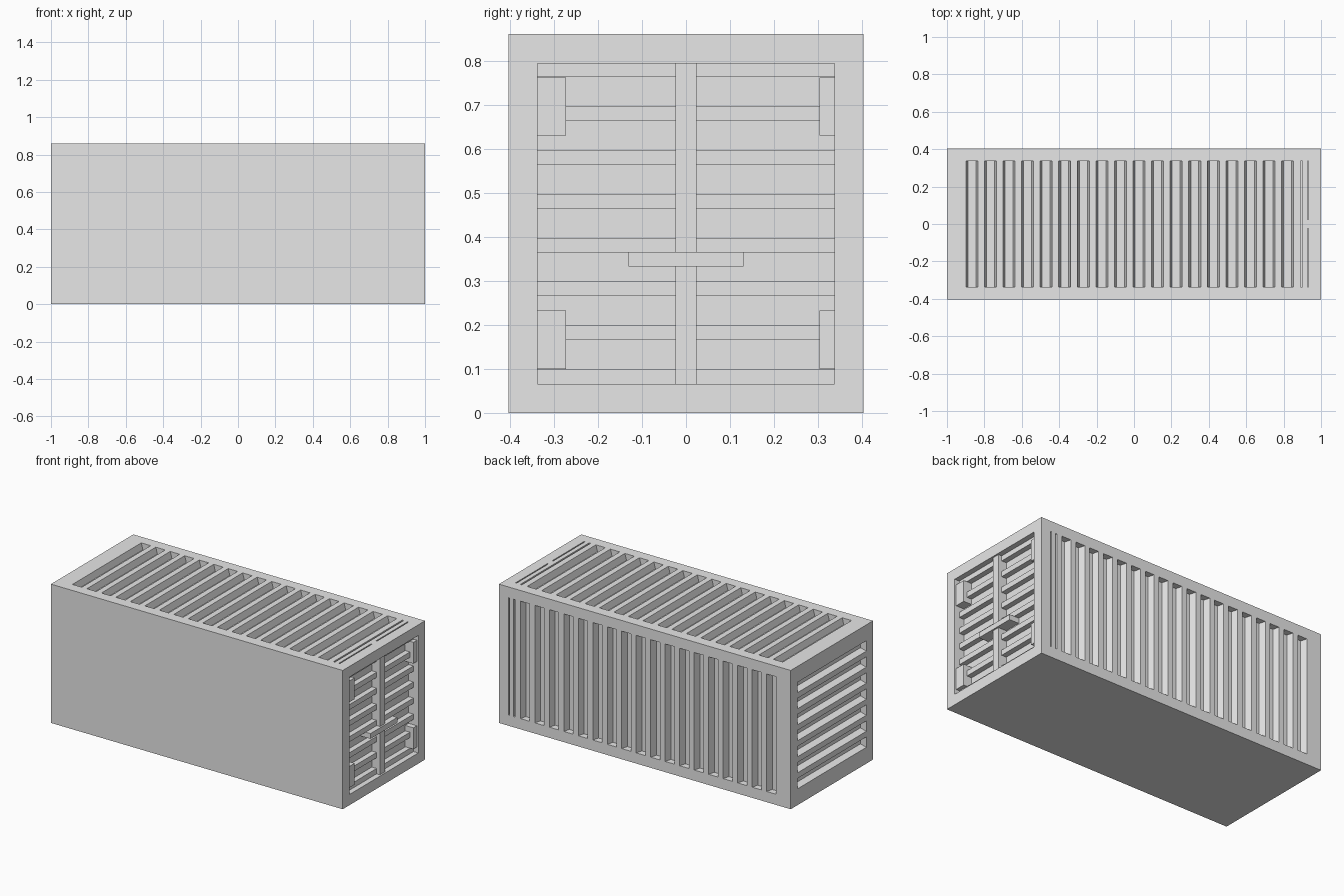
import bpy, bmesh
from mathutils import Vector

if "Cube" in bpy.data.objects:
    bpy.data.objects.remove(bpy.data.objects["Cube"])

X, Y, H = 1.0, 0.403, 0.86      # half length, half width, height
RIM = 0.066                     # width of the outer frame
PITCH, RIDGE = 0.0993, 0.035    # corrugation spacing and ridge width
DEPTH, SLOPE = 0.04, 0.011      # groove depth and wall slant
POST = 0.024                    # half width of the door post

grey = bpy.data.materials.new("light_grey")
grey.use_nodes = True
grey.diffuse_color = (0.8, 0.8, 0.8, 1)
grey.node_tree.nodes["Principled BSDF"].inputs["Base Color"].default_value = grey.diffuse_color


def finish(name, bm):
    bmesh.ops.recalc_face_normals(bm, faces=bm.faces)
    mesh = bpy.data.meshes.new(name)
    bm.to_mesh(mesh)
    bm.free()
    mesh.materials.append(grey)
    obj = bpy.data.objects.new(name, mesh)
    bpy.context.collection.objects.link(obj)
    return obj


def add_box(bm, low, high):
    low, high = Vector(low), Vector(high)
    for v in bmesh.ops.create_cube(bm, size=1)["verts"]:
        v.co = [(a + b) / 2 + c * (b - a) for a, b, c in zip(low, high, v.co)]


def box(name, low, high):
    bm = bmesh.new()
    add_box(bm, low, high)
    return finish(name, bm)


def add_groove(bm, place, start, end, low, high, slope=SLOPE):
    """Slant-sided trench; place(along, across, depth) maps it onto a wall."""
    over = 0.01
    flare = slope * over / DEPTH
    profile = [(start - flare, -over), (end + flare, -over),
               (end - slope, DEPTH), (start + slope, DEPTH)]
    rings = [[bm.verts.new(place(a, c, d)) for a, d in profile] for c in (low, high)]
    for ring in rings:
        bm.faces.new(ring)
    for i in range(4):
        j = (i + 1) % 4
        bm.faces.new((rings[0][i], rings[0][j], rings[1][j], rings[1][i]))


# Wall placements
def roof(a, c, d):
    return (a, c, H - d)


def back(a, c, d):
    return (a, Y - d, c)


def end_wall(a, c, d):
    return (-X + d, c, a)


# Trenches for roof, back wall and plain end, plus the door opening
cut = bmesh.new()
inner_y, inner_z = (RIM - Y, Y - RIM), (RIM, H - RIM)
for place, (low, high) in ((roof, inner_y), (back, inner_z)):
    for i in range(18):
        start = RIM - X + RIDGE + i * PITCH
        add_groove(cut, place, start, start + PITCH - RIDGE, low, high)
    add_groove(cut, place, 0.89, 0.9, low, high, 0)
for i in range(7):
    start = RIM + RIDGE + i * PITCH
    add_groove(cut, end_wall, start, start + PITCH - RIDGE, *inner_y)

# Narrow slits beside the door frame
slit = (X - RIM - 0.007, X - RIM)
add_groove(cut, back, *slit, *inner_z, 0)
add_groove(cut, roof, *slit, inner_y[0], -POST, 0)
add_groove(cut, roof, *slit, POST, inner_y[1], 0)
add_box(cut, (X - RIM, inner_y[0], RIM), (X + 0.01, inner_y[1], H - RIM))
cutter = finish("groove_cutter", cut)
cutter.hide_render = True

# Container body
body = box("container_body", (-X, -Y, 0), (X, Y, H))
mod = body.modifiers.new("grooves", "BOOLEAN")
mod.operation = "DIFFERENCE"
mod.solver = "EXACT"
mod.object = cutter
bpy.context.view_layer.objects.active = body
bpy.ops.object.modifier_apply(modifier=mod.name)
bpy.data.objects.remove(cutter)

# Door ribs
floor, rib_x = X - RIM, X - RIM / 2
for i in range(8):
    z = RIM + i * 0.0995
    box("door_rib", (floor, inner_y[0], z), (rib_x, inner_y[1], z + 0.033))

# Door post and latch bar
box("door_post", (floor, -POST, RIM), (X - 0.01, POST, H - RIM))
box("latch_bar", (floor, -0.131, 0.332), (X, 0.131, 0.365))

# Hinge blocks in the door corners
for z in (0.1, 0.63):
    box("hinge_block", (floor, inner_y[0], z), (X - 0.01, -0.272, z + 0.132))
    box("hinge_block", (floor, 0.303, z), (X - 0.01, inner_y[1], z + 0.132))
